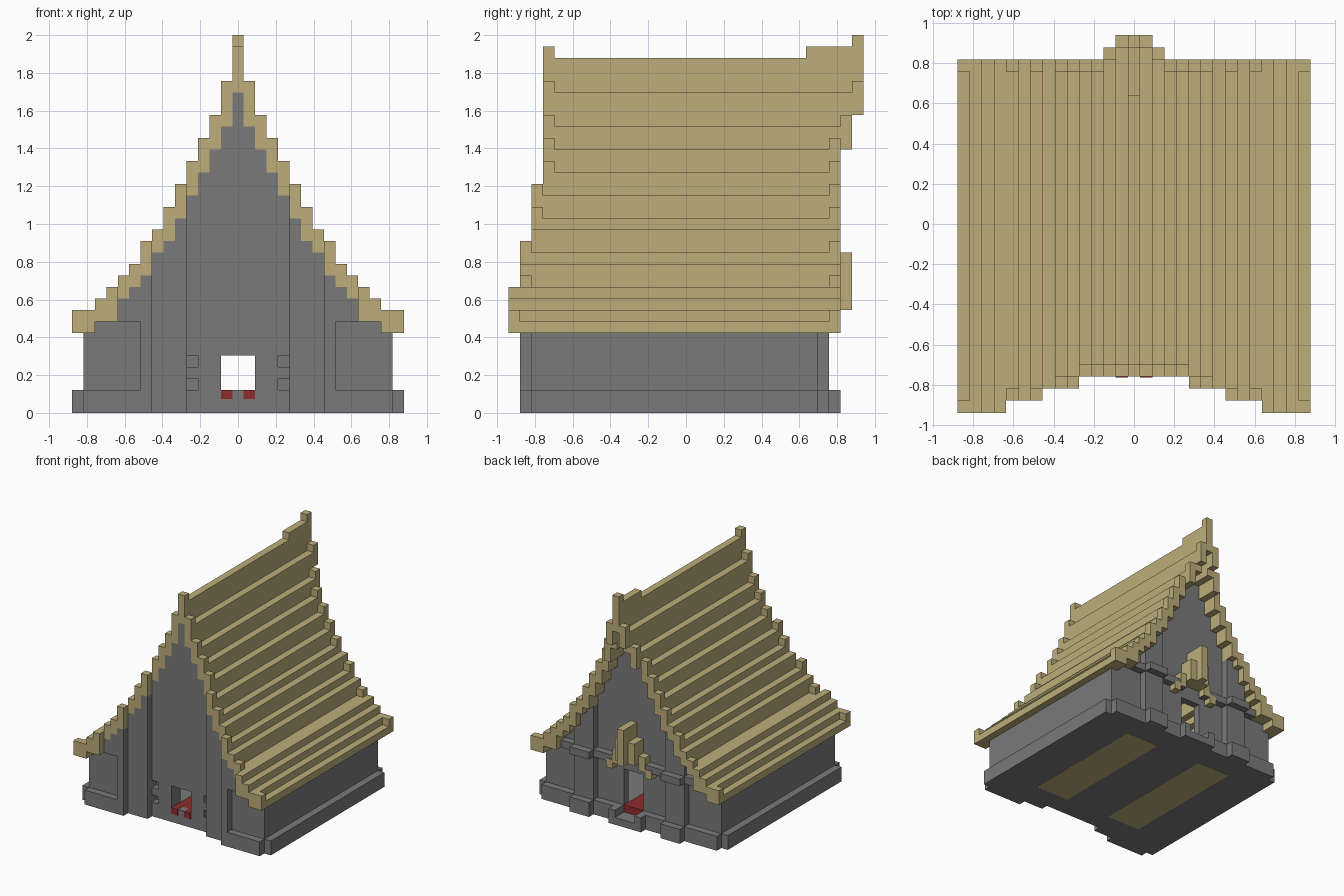
import bpy
import bmesh

cube = bpy.data.objects.get("Cube")
if cube:
    bpy.data.objects.remove(cube, do_unlink=True)

U = 2 / 33  # size of one building block


def material(name, rgb):
    m = bpy.data.materials.new(name)
    m.use_nodes = True
    m.diffuse_color = (*rgb, 1)
    m.node_tree.nodes["Principled BSDF"].inputs["Base Color"].default_value = (*rgb, 1)
    return m


STONE = material("grey stone", (0.195, 0.195, 0.195))
THATCH = material("straw", (0.51, 0.42, 0.195))
RED = material("red cloth", (0.27, 0.025, 0.025))


class Part:
    """Collects boxes, given in block units, into one object."""

    def __init__(self, name, mat):
        self.name, self.mat, self.bm = name, mat, bmesh.new()

    def box(self, x, y, z):
        verts = bmesh.ops.create_cube(self.bm, size=1)["verts"]
        for v in verts:
            for k, (a, b) in enumerate((x, y, z)):
                v.co[k] = U * (b if v.co[k] > 0 else a)

    def pair(self, x, y, z):
        self.box(x, y, z)
        self.box((-x[1], -x[0]), y, z)

    def column(self, i, y, z):
        if i == 0:
            self.box((-.5, .5), y, z)
        else:
            self.pair((i - .5, i + .5), y, z)

    def done(self):
        mesh = bpy.data.meshes.new(self.name)
        self.bm.to_mesh(mesh)
        self.bm.free()
        mesh.materials.append(self.mat)
        ob = bpy.data.objects.new(self.name, mesh)
        bpy.context.collection.objects.link(ob)


# Stepped roof profile, from the ridge out to the eaves
rim_top = [32, 29, 26, 24, 22, 20, 18, 16, 15, 13, 12, 11, 10, 9, 9]
under = [28, 25, 23, 21, 19, 17, 15, 14, 12, 11, 10, 8, 8, 7, 7]
flush = {7, 9, 11, 12, 13}  # steps without a raised rim


def roof_front(i):
    return -12.5 if i < 5 else -13.5 if i < 8 else -14.5 if i < 11 else -15.5


def roof_back(i):
    return 15.5 if i < 2 else 14.5 if i == 2 else 13.5


roof = Part("thatched_roof", THATCH)
rims = Part("roof_rims", THATCH)
for i, (top, low) in enumerate(zip(rim_top, under)):
    f, b = roof_front(i), roof_back(i)
    body = top if i in flush else top - 1
    roof.column(i, (f + 1, min(b - 1, 12.5)), (low, body))
    rims.column(i, (f, f + 1), (low, top))
    rims.column(i, (12.5, 13.5), (low, body if i < 3 else top))
# Jutting back peak
rims.box((-.5, .5), (10.5, 14.5), (28, 32))
rims.box((-.5, .5), (14.5, 15.5), (28, 33))
rims.pair((.5, 1.5), (13.5, 14.5), (25, 28))
rims.pair((.5, 1.5), (14.5, 15.5), (26, 29))
rims.pair((1.5, 2.5), (13.5, 14.5), (23, 26))
roof.done()
rims.done()

# Front gable, flush with the roof edge, with stepped bays and a small door
front = Part("front_wall", STONE)
for i, top in enumerate(under):
    if i < 2:
        front.column(i, (-12.5, -10.5), (5, top))
        front.column(i, (-12.5, -11.5), (0, 2))
    elif i < 4:
        front.column(i, (-12.5, -10.5), (0, top))
    elif i == 4:
        # Two small niches beside the door
        front.column(i, (-11.5, -10.5), (0, top))
        for z in ((0, 2), (3, 4), (5, top)):
            front.column(i, (-12.5, -11.5), z)
    elif i < 8:
        front.column(i, (-13.5, -10.5), (0, top))
    elif i == 8:
        front.column(i, (-14.5, -11.5), (0, top))
    elif i < 14:
        front.column(i, (-13.5, -11.5), (0, min(top, 8)))
        if top > 8:
            front.column(i, (-14.5, -11.5), (8, top))
front.pair((8.5, 13.5), (-14.5, -13.5), (0, 2))
front.done()

# Side walls with a plinth
sides = Part("side_walls", STONE)
sides.pair((12.5, 13.5), (-13.5, 11.5), (0, 7.5))
sides.pair((13.5, 14.5), (-13.5, 11.5), (0, 2))
sides.done()

# Back gable with piers, cornice and doorway
back = Part("back_wall", STONE)
for i, top in enumerate(under[:14]):
    back.column(i, (10.5, 11.5), (7 if i < 2 else 0, top))
    if 6 <= i <= 8:
        back.column(i, (11.5, 12.5), (0, top))
back.pair((1.5, 13.5), (11.5, 12.5), (0, 2))
back.pair((1.5, 12.5), (11.5, 12.5), (8, 9))
back.pair((5.5, 8.5), (12.5, 13.5), (0, 2))
back.pair((5.5, 8.5), (12.5, 13.5), (8, 9))
back.pair((1.5, 2.5), (12.5, 13.5), (0, 2))
back.box((-1.5, 1.5), (10.5, 13.5), (0, 1))
back.done()

floor = Part("floor", STONE)
floor.box((-12.5, 12.5), (-12.4, 11.4), (0, 1))
floor.done()

# Wooden strips set in the underside
strips = Part("floor_strips", THATCH)
strips.pair((3.5, 8.7), (-9.5, 9), (-.02, .05))
strips.done()

# Carpet through both doors, with two ends hanging at the front
carpet = Part("carpet", RED)
carpet.box((-1.5, 1.5), (-11.5, 11.5), (1, 2))
carpet.pair((.5, 1.5), (-12.6, -11.5), (1.2, 2.02))
carpet.done()

# Branching ornament over the back doorway
ornament = Part("back_ornament", THATCH)
ornament.box((-.5, .5), (11.5, 14.5), (9, 14))
ornament.pair((.5, 1.5), (11.5, 13.5), (9, 12))
ornament.pair((1.5, 2.5), (11.5, 12.6), (8, 10))
ornament.pair((2.5, 3.5), (11.5, 12.6), (7.2, 8.4))
ornament.done()
